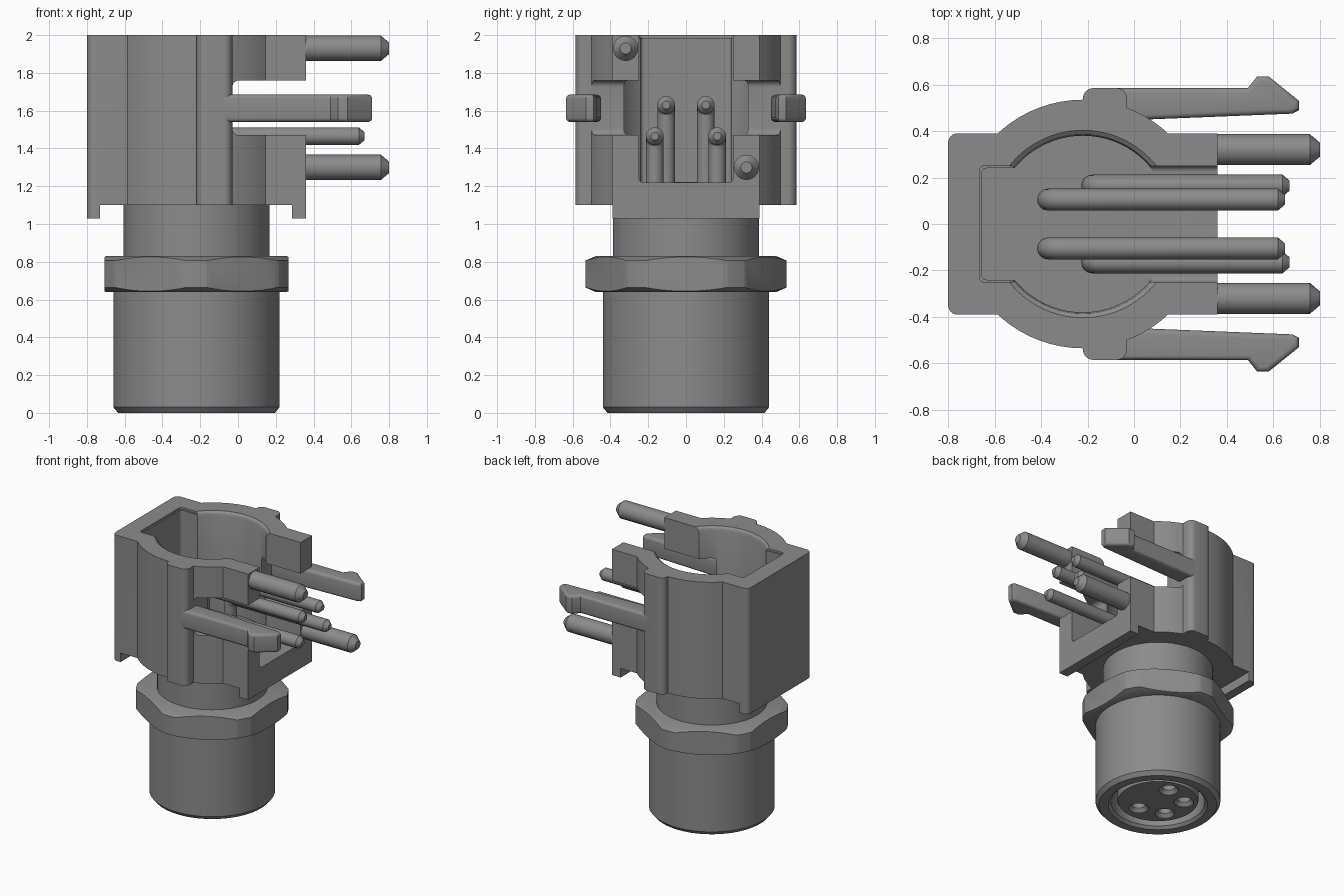
import bpy, bmesh, math
from mathutils import Vector, Matrix

cube = bpy.data.objects.get("Cube")
if cube:
    bpy.data.objects.remove(cube, do_unlink=True)

grey = bpy.data.materials.new("mid_grey")
grey.use_nodes = True
GREY = (0.26, 0.26, 0.26, 1)
grey.diffuse_color = GREY
grey.node_tree.nodes["Principled BSDF"].inputs["Base Color"].default_value = GREY

AXIS = -0.22  # x of the barrel axis


def finish(bm, name):
    bmesh.ops.recalc_face_normals(bm, faces=bm.faces)
    mesh = bpy.data.meshes.new(name)
    bm.to_mesh(mesh)
    bm.free()
    mesh.materials.append(grey)
    obj = bpy.data.objects.new(name, mesh)
    bpy.context.collection.objects.link(obj)
    return obj


def activate(obj):
    bpy.ops.object.select_all(action='DESELECT')
    obj.select_set(True)
    bpy.context.view_layer.objects.active = obj


def smooth(obj):
    activate(obj)
    bpy.ops.object.shade_smooth_by_angle(angle=math.radians(30))


def box(name, lo, hi, radius=0, axis=2, keep=lambda c: True):
    """Box whose edges along one axis are rounded where keep(midpoint) holds."""
    lo, hi = Vector(lo), Vector(hi)
    bm = bmesh.new()
    bmesh.ops.create_cube(bm, size=1)
    for v in bm.verts:
        v.co = Vector([(lo[i] + hi[i]) / 2 + v.co[i] * (hi[i] - lo[i]) for i in range(3)])
    if radius:
        edges = [e for e in bm.edges
                 if abs((e.verts[0].co - e.verts[1].co).normalized()[axis]) > 0.9
                 and keep((e.verts[0].co + e.verts[1].co) / 2)]
        bmesh.ops.bevel(bm, geom=edges, offset=radius, segments=6, profile=0.5, affect='EDGES')
    return finish(bm, name)


def lathe(name, profile, x=AXIS, y=0, steps=72):
    """Solid of revolution from (radius, z) points."""
    bm = bmesh.new()
    verts = [bm.verts.new((r, 0, z)) for r, z in profile]
    edges = [bm.edges.new(p) for p in zip(verts, verts[1:])]
    bmesh.ops.spin(bm, geom=verts + edges, cent=(0, 0, 0), axis=(0, 0, 1),
                   angle=math.tau, steps=steps, use_duplicate=False)
    bmesh.ops.remove_doubles(bm, verts=bm.verts, dist=1e-5)
    bmesh.ops.translate(bm, verts=bm.verts, vec=(x, y, 0))
    return finish(bm, name)


def prism(name, points, z0, z1):
    bm = bmesh.new()
    face = bm.faces.new([bm.verts.new((x, y, z0)) for x, y in points])
    top = bmesh.ops.extrude_face_region(bm, geom=[face])["geom"]
    bmesh.ops.translate(bm, verts=[v for v in top if isinstance(v, bmesh.types.BMVert)],
                        vec=(0, 0, z1 - z0))
    return finish(bm, name)


def combine(target, other, operation):
    mod = target.modifiers.new("combine", 'BOOLEAN')
    mod.operation, mod.solver, mod.object = operation, 'EXACT', other
    activate(target)
    bpy.ops.object.modifier_apply(modifier=mod.name)
    bpy.data.objects.remove(other, do_unlink=True)


def rod(name, path, radius):
    """Round rod along a path with a chamfered tip at its last point."""
    curve = bpy.data.curves.new(name, 'CURVE')
    curve.dimensions = '3D'
    curve.bevel_depth, curve.bevel_resolution = radius, 6
    curve.use_fill_caps = True
    spline = curve.splines.new('POLY')
    path = [Vector(p) for p in path]
    path.insert(-1, path[-1] - Vector((radius * 0.65, 0, 0)))
    spline.points.add(len(path) - 1)
    for point, co in zip(spline.points, path):
        point.co = (*co, 1)
    spline.points[-1].radius = 0.45
    curve.materials.append(grey)
    obj = bpy.data.objects.new(name, curve)
    bpy.context.collection.objects.link(obj)
    activate(obj)
    bpy.ops.object.convert(target='MESH')
    smooth(bpy.context.view_layer.objects.active)


# Housing: square back, round middle, side ribs and two feet
housing = box("housing", (-0.80, -0.39, 1.10), (0.36, 0.39, 2), 0.04, keep=lambda c: c.x < 0)
combine(housing, lathe("round_wall", [(0, 1.10), (0.535, 1.10), (0.535, 2), (0, 2)]), 'UNION')
for side in (-1, 1):
    ys = sorted((0.42 * side, 0.585 * side))
    rib = box("rib", (-0.22, ys[0], 1.10), (-0.03, ys[1], 2), 0.045,
              keep=lambda c: abs(c.y) > 0.5)
    combine(housing, rib, 'UNION')
combine(housing, box("back_foot", (-0.80, -0.39, 1.03), (-0.73, 0.39, 1.2), 0.04,
                     keep=lambda c: c.x < -0.77), 'UNION')
combine(housing, box("front_foot", (0.285, -0.39, 1.03), (0.36, 0.39, 1.2)), 'UNION')

# Pocket with a softened rim, open toward the pins
combine(housing, lathe("pocket", [(0, 1.22), (0.38, 1.22), (0.38, 1.97), (0.387, 1.988),
                                  (0.405, 2.001), (0.405, 2.1), (0, 2.1)]), 'DIFFERENCE')
combine(housing, box("back_pocket", (-0.655, -0.24, 1.22), (-0.2, 0.24, 2.1), 0.02), 'DIFFERENCE')
combine(housing, box("back_rim", (-0.665, -0.25, 1.985), (-0.2, 0.25, 2.1), 0.02), 'DIFFERENCE')
combine(housing, box("mouth", (-0.2, -0.25, 1.22), (0.6, 0.25, 2.1), 0.025, axis=0,
                     keep=lambda c: c.z < 1.5), 'DIFFERENCE')
combine(housing, box("side_window", (-0.03, -0.8, 1.47), (0.6, 0.8, 1.76), 0.035, axis=1),
        'DIFFERENCE')
smooth(housing)

# Round mark on the pocket floor
smooth(lathe("floor_mark", [(0, 1.21), (0.06, 1.21), (0.06, 1.223), (0, 1.223)], x=-0.065))

# Barrel with hollow end, socket insert and neck
contacts = [(-0.37, 0.105, 1.63, 0.65), (-0.18, 0.165, 1.465, 0.67)]
smooth(lathe("barrel", [(0, 0.2), (0.33, 0.2), (0.33, 0.02), (0.35, 0), (0.415, 0),
                        (0.44, 0.03), (0.44, 0.65), (0, 0.65)]))
insert = lathe("socket_insert", [(0, 0.03), (0.28, 0.03), (0.285, 0.04), (0.285, 0.21), (0, 0.21)])
for x, y, z, end in contacts:
    for side in (-1, 1):
        hole = lathe("hole", [(0, -0.1), (0.07, -0.1), (0.07, 0.035), (0.048, 0.06),
                              (0.048, 0.17), (0, 0.17)], x, y * side, 32)
        combine(insert, hole, 'DIFFERENCE')
smooth(insert)
smooth(lathe("neck", [(0, 0.8), (0.387, 0.8), (0.387, 1.12), (0, 1.12)]))

# Hexagonal nut with turned chamfers
corner = 0.487 / math.cos(math.pi / 6)
hexagon = [(AXIS + corner * math.sin(i * math.pi / 3), corner * math.cos(i * math.pi / 3))
           for i in range(6)]
nut = prism("hex_nut", hexagon, 0.64, 0.83)
combine(nut, lathe("nut_turning", [(0, 0.639), (0.475, 0.639), (0.533, 0.664), (0.533, 0.806),
                                   (0.475, 0.831), (0, 0.831)]), 'INTERSECT')
smooth(nut)

# Mounting pins
rod("upper_mounting_pin", [(0.3, -0.32, 1.93), (0.80, -0.32, 1.93)], 0.067)
rod("lower_mounting_pin", [(0.3, 0.32, 1.30), (0.80, 0.32, 1.30)], 0.067)

# Bent contact pins rising from the floor
BEND = 0.055
for x, y, z, end in contacts:
    for side in (-1, 1):
        arc = [(x + BEND * (1 - math.cos(a)), y * side, z - BEND * (1 - math.sin(a)))
               for a in (i * math.pi / 12 for i in range(7))]
        rod("contact_pin", [(x, y * side, 1.2)] + arc + [(end, y * side, z)], 0.047)

# Snap arms with hooked tips
arm = [(-0.1, 0.45), (0.06, 0.45), (0.68, 0.475), (0.71, 0.49), (0.71, 0.53),
       (0.58, 0.635), (0.53, 0.635), (0.49, 0.585), (-0.1, 0.585)]
for side, label in ((-1, "right"), (1, "left")):
    clip = prism(label + "_snap_arm", [(x, y * side) for x, y in arm], 1.54, 1.685)
    bm = bmesh.new()
    bm.from_mesh(clip.data)
    rims = [e for e in bm.edges if abs(e.verts[0].co.z - e.verts[1].co.z) < 0.01]
    bmesh.ops.bevel(bm, geom=rims, offset=0.022, segments=4, profile=0.5, affect='EDGES')
    bm.to_mesh(clip.data)
    bm.free()
    smooth(clip)
